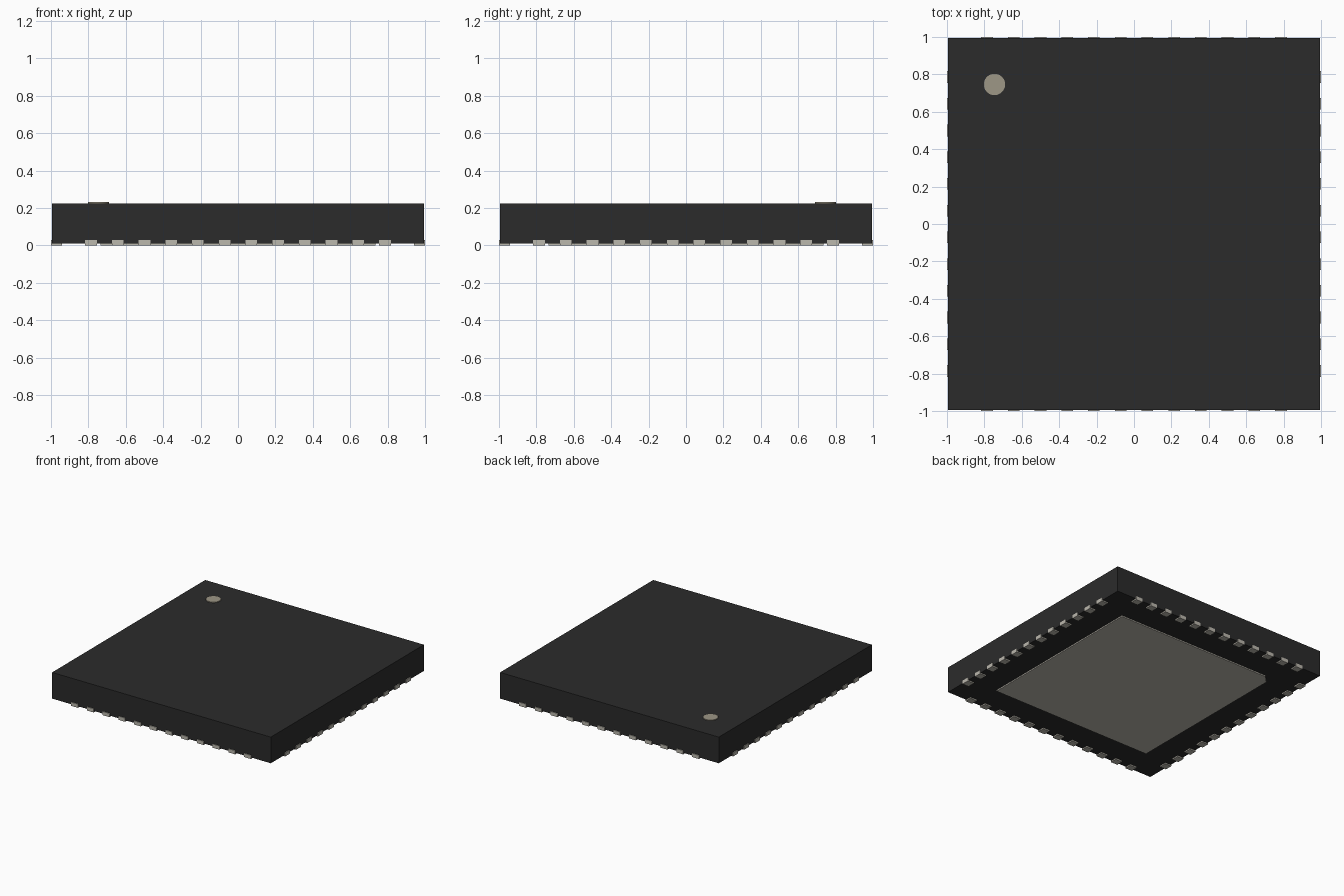
import bpy, bmesh
from mathutils import Matrix
from math import pi

if "Cube" in bpy.data.objects:
    bpy.data.objects.remove(bpy.data.objects["Cube"])


def material(name, rgb):
    m = bpy.data.materials.new(name)
    m.diffuse_color = (*rgb, 1)
    m.use_nodes = True
    m.node_tree.nodes["Principled BSDF"].inputs["Base Color"].default_value = m.diffuse_color
    return m


PLASTIC = material("black_plastic", (0.024, 0.024, 0.024))
METAL = material("tin_plating", (0.50, 0.48, 0.42))
INK = material("marker_paint", (0.34, 0.31, 0.24))


def add_object(name, bm, mat):
    bmesh.ops.recalc_face_normals(bm, faces=bm.faces)
    mesh = bpy.data.meshes.new(name)
    bm.to_mesh(mesh)
    bm.free()
    mesh.materials.append(mat)
    obj = bpy.data.objects.new(name, mesh)
    bpy.context.collection.objects.link(obj)
    return obj


def prism(bm, outline, z0, z1):
    """Extrude a flat outline from z0 up to z1."""
    face = bm.faces.new([bm.verts.new((x, y, z0)) for x, y in outline])
    top = bmesh.ops.extrude_face_region(bm, geom=[face])["geom"]
    verts = [v for v in top if isinstance(v, bmesh.types.BMVert)]
    bmesh.ops.translate(bm, verts=verts, vec=(0, 0, z1 - z0))


# Moulded package body
B = 0.994
bm = bmesh.new()
prism(bm, [(-B, -B), (B, -B), (B, B), (-B, B)], 0.01, 0.225)
add_object("package_body", bm, PLASTIC)

# Thermal pad underneath, with the corner below the marker cut off
P, C = 0.735, 0.06
bm = bmesh.new()
prism(bm, [(-P, -P), (P, -P), (P, P), (-P + C, P), (-P, P - C)], 0.0, 0.03)
add_object("thermal_pad", bm, METAL)

# Twelve contacts along each of the four edges
PITCH, HALF, LENGTH = 0.1429, 0.031, 0.058
for side, name in enumerate(["front", "right", "back", "left"]):
    bm = bmesh.new()
    for i in range(12):
        x = (i - 5.5) * PITCH
        prism(bm, [(x - HALF, -1), (x + HALF, -1),
                   (x + HALF, LENGTH - 1), (x - HALF, LENGTH - 1)], 0.0, 0.03)
    bm.transform(Matrix.Rotation(side * pi / 2, 4, 'Z'))
    add_object(name + "_contacts", bm, METAL)

# Round orientation marker on the top
bm = bmesh.new()
bmesh.ops.create_cone(bm, cap_ends=True, segments=48, radius1=0.057, radius2=0.057,
                      depth=0.012, matrix=Matrix.Translation((-0.746, 0.746, 0.225)))
marker = add_object("orientation_marker", bm, INK)
bpy.context.view_layer.objects.active = marker
marker.select_set(True)
bpy.ops.object.shade_smooth_by_angle()
